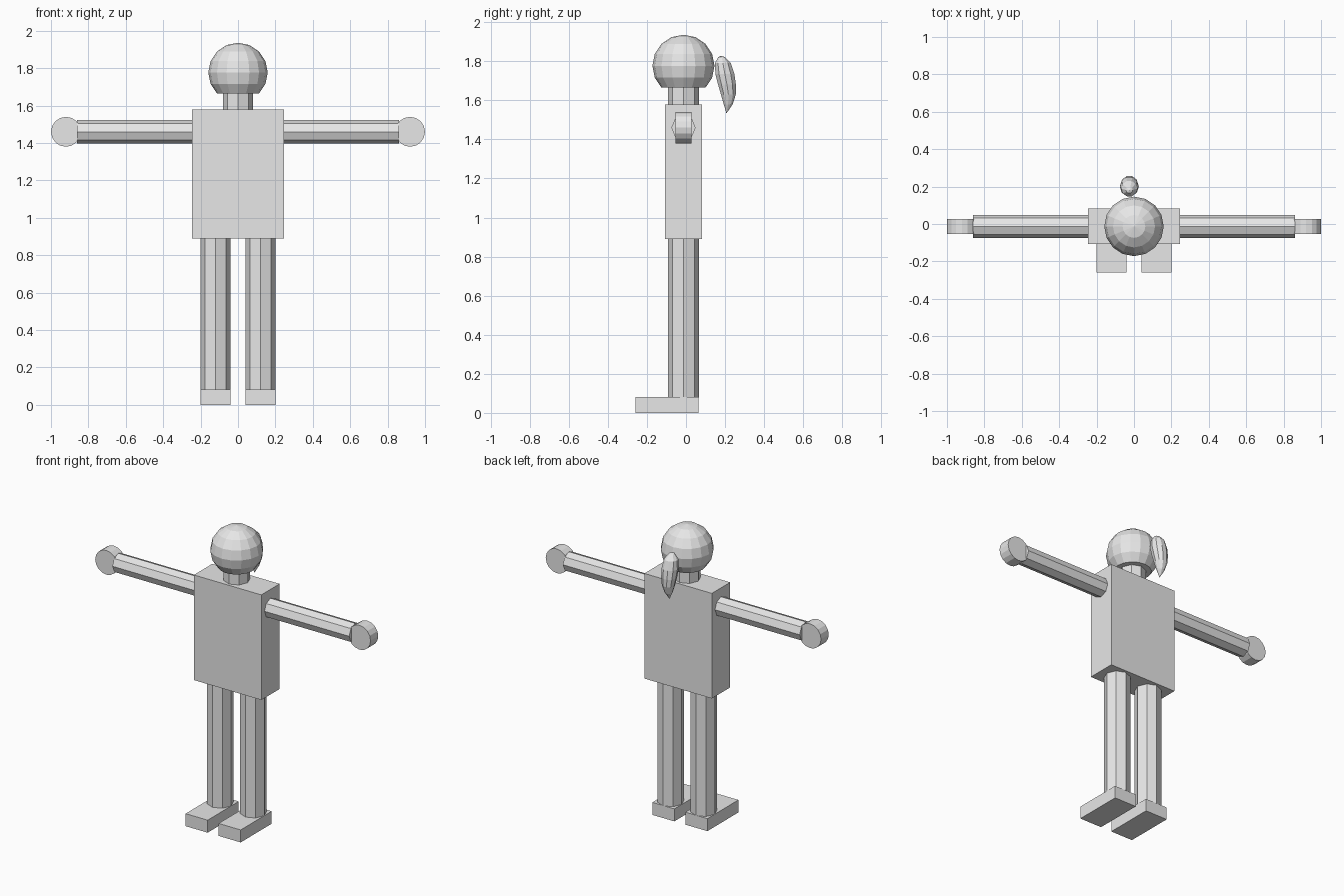
import bpy, bmesh, math
from mathutils import Matrix, Vector

if "Cube" in bpy.data.objects:
    bpy.data.objects.remove(bpy.data.objects["Cube"])

YC = -0.013  # depth of the body's centre line

grey = bpy.data.materials.new("light_grey")
grey.diffuse_color = (0.8, 0.8, 0.8, 1)
grey.use_nodes = True
grey.node_tree.nodes["Principled BSDF"].inputs["Base Color"].default_value = grey.diffuse_color


def finish(name, bm):
    bmesh.ops.recalc_face_normals(bm, faces=bm.faces)
    me = bpy.data.meshes.new(name)
    bm.to_mesh(me)
    bm.free()
    me.materials.append(grey)
    ob = bpy.data.objects.new(name, me)
    bpy.context.collection.objects.link(ob)
    return ob


def box(name, lo, hi):
    lo, hi = Vector(lo), Vector(hi)
    bm = bmesh.new()
    bmesh.ops.create_cube(bm, size=1, matrix=Matrix.Translation((lo + hi) / 2)
                          @ Matrix.Diagonal((*(hi - lo), 1)))
    return finish(name, bm)


def cylinder(name, a, b, r, sides=8):
    a, b = Vector(a), Vector(b)
    axis = b - a
    # quarter turns keep the polygon corners on the main axes
    if abs(axis.x) > 0.001:
        rot = Matrix.Rotation(math.pi / 2, 4, 'Y')
    elif abs(axis.y) > 0.001:
        rot = Matrix.Rotation(math.pi / 2, 4, 'X')
    else:
        rot = Matrix.Identity(4)
    bm = bmesh.new()
    bmesh.ops.create_cone(bm, cap_ends=True, segments=sides, radius1=r, radius2=r,
                          depth=axis.length, matrix=Matrix.Translation((a + b) / 2) @ rot)
    return finish(name, bm)


# torso and neck
box("torso", (-0.245, -0.108, 0.89), (0.245, 0.082, 1.58))
cylinder("neck", (0, YC, 1.58), (0, YC, 1.67), 0.08)

# head: faceted ball with a flat underside
bm = bmesh.new()
bmesh.ops.create_uvsphere(bm, u_segments=16, v_segments=8, radius=0.159,
                          matrix=Matrix.Translation((0, YC, 1.777)))
bmesh.ops.delete(bm, geom=[v for v in bm.verts if v.co.z < 1.66], context='VERTS')
bmesh.ops.holes_fill(bm, edges=[e for e in bm.edges if e.is_boundary])
finish("head", bm)

# limbs on both sides
for side, s in (("left", 1), ("right", -1)):
    cylinder(side + "_leg", (s * 0.12, YC, 0.08), (s * 0.12, YC, 0.89), 0.08)
    box(side + "_foot", (s * 0.12 - 0.08, -0.258, 0), (s * 0.12 + 0.08, 0.064, 0.082))
    cylinder(side + "_arm", (s * 0.245, YC, 1.46), (s * 0.86, YC, 1.46), 0.062)
    cylinder(side + "_hand", (s * 0.92, YC - 0.04, 1.46), (s * 0.92, YC + 0.04, 1.46), 0.08, 16)

# ponytail: rings of (height, depth, radius) lofted down to a point
rings = [(1.822, 0.182, 0.018), (1.79, 0.189, 0.043), (1.735, 0.199, 0.051),
         (1.68, 0.210, 0.048), (1.63, 0.217, 0.040), (1.58, 0.216, 0.024)]
N = 10
bm = bmesh.new()
loops = [[bm.verts.new((-0.025 + r * math.cos(2 * math.pi * i / N),
                        y + r * math.sin(2 * math.pi * i / N), z)) for i in range(N)]
         for z, y, r in rings]
for a, b in zip(loops, loops[1:]):
    for i in range(N):
        j = (i + 1) % N
        bm.faces.new((a[i], a[j], b[j], b[i]))
top = bm.verts.new((-0.025, 0.18, 1.828))
tip = bm.verts.new((-0.025, 0.207, 1.533))
for i in range(N):
    j = (i + 1) % N
    bm.faces.new((top, loops[0][j], loops[0][i]))
    bm.faces.new((tip, loops[-1][i], loops[-1][j]))
finish("ponytail", bm)
